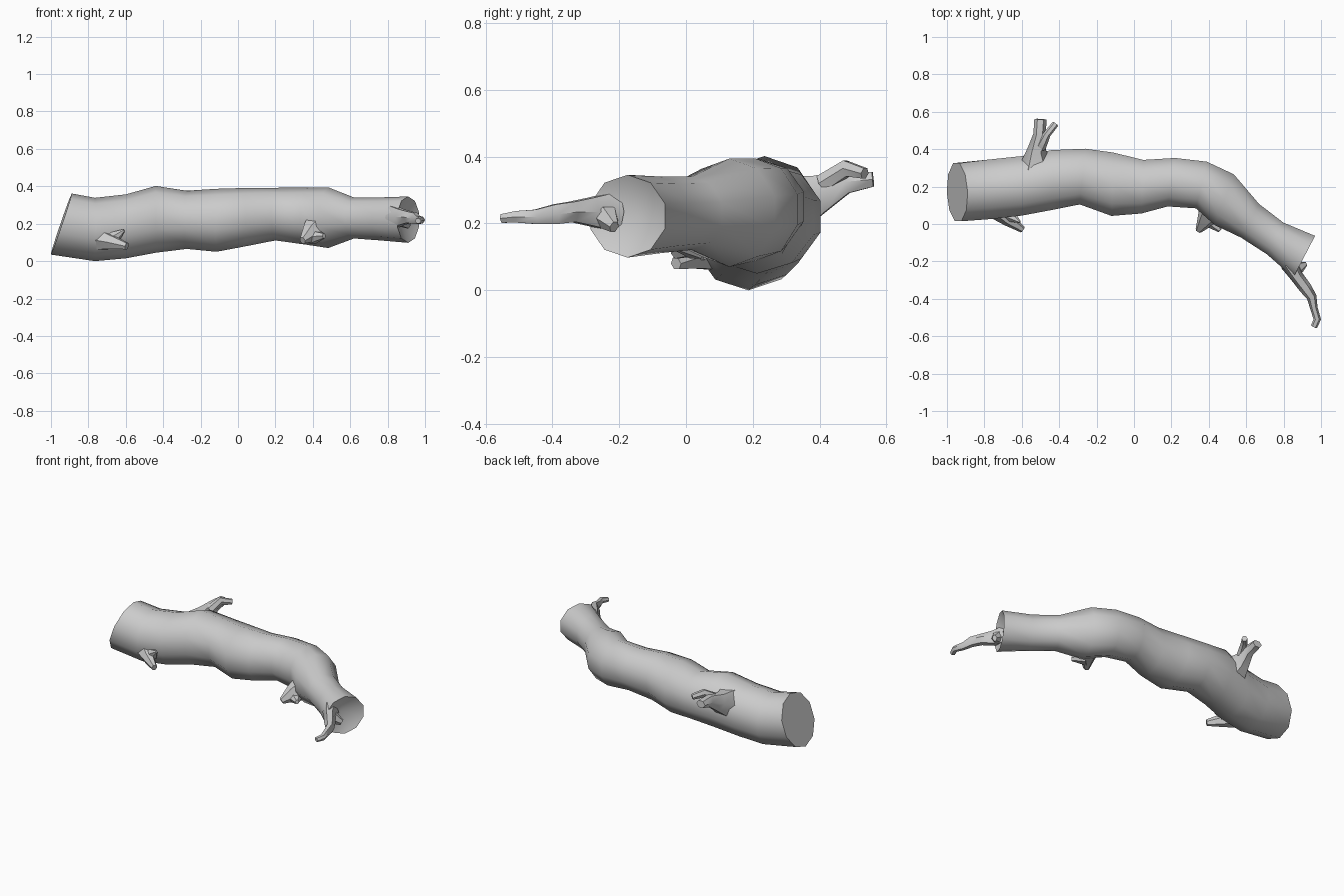
import bpy, bmesh, math
from mathutils import Vector

if "Cube" in bpy.data.objects:
    bpy.data.objects.remove(bpy.data.objects["Cube"])


def loft(name, rings, recess=(0, 0)):
    """Skin a list of point rings; each end is closed by a fan, optionally recessed."""
    bm = bmesh.new()
    vr = [[bm.verts.new(p) for p in r] for r in rings]
    n = len(rings[0])
    for a, b in zip(vr, vr[1:]):
        for i in range(n):
            j = (i + 1) % n
            bm.faces.new((a[i], a[j], b[j], b[i]))
    mids = [sum(r, Vector()) / n for r in rings]
    for ring, c, inner, depth in ((vr[0], mids[0], mids[1], recess[0]),
                                  (vr[-1], mids[-1], mids[-2], recess[1])):
        tip = bm.verts.new(c + (inner - c).normalized() * depth)
        for i in range(n):
            bm.faces.new((ring[i], ring[(i + 1) % n], tip))
    bmesh.ops.recalc_face_normals(bm, faces=bm.faces)
    me = bpy.data.meshes.new(name)
    bm.to_mesh(me)
    bm.free()
    ob = bpy.data.objects.new(name, me)
    bpy.context.collection.objects.link(ob)
    bpy.ops.object.select_all(action='DESELECT')
    ob.select_set(True)
    bpy.context.view_layer.objects.active = ob
    bpy.ops.object.shade_smooth_by_angle(angle=math.radians(50))
    return ob


def branch(name, pts, sides=6):
    """Tapered twig through (x, y, z, width radius, height radius) points."""
    ps = [Vector(p[:3]) for p in pts]
    rings = []
    for k, p in enumerate(pts):
        d = (ps[min(k + 1, len(ps) - 1)] - ps[max(k - 1, 0)]).normalized()
        side = d.cross(Vector((0, 0, 1))).normalized()
        up = side.cross(d)
        rings.append([ps[k] + side * p[3] * math.cos(t) + up * p[4] * math.sin(t)
                      for t in (math.tau * i / sides for i in range(sides))])
    return loft(name, rings)


# Trunk stations: back edge x, y / front edge x, y / top z, bottom z / slant of the cut
stations = [
    (-.95, .33, -.94, .01, .355, .035, .055),
    (-.77, .35, -.76, .022, .332, 0, 0),
    (-.60, .368, -.60, .04, .35, .015, 0),
    (-.44, .40, -.44, .07, .395, .045, 0),
    (-.26, .407, -.29, .10, .37, .065, 0),
    (-.11, .387, -.12, .038, .38, .05, 0),
    (.05, .347, .04, .052, .385, .08, 0),
    (.22, .357, .18, .09, .386, .11, 0),
    (.39, .337, .33, .08, .388, .088, 0),
    (.535, .27, .43, -.01, .388, .07, 0),
    (.67, .11, .57, -.075, .335, .12, 0),
    (.80, .01, .71, -.165, .335, .11, 0),
    (.97, -.06, .85, -.29, .34, .097, .0),
]
rings = []
N = 10
for bx, by, fx, fy, zt, zb, slant in stations:
    c = Vector(((bx + fx) / 2, (by + fy) / 2, (zt + zb) / 2))
    h = Vector(((bx - fx) / 2, (by - fy) / 2, 0))
    v = Vector((slant, 0, (zt - zb) / 2))
    # slight squareness keeps the trunk full
    rings.append([c + (h * math.cos(t) + v * math.sin(t)) * 1.02
                  for t in (math.tau * (i + .5) / N for i in range(N))])
trunk = loft("log_trunk", rings, recess=(0, .06))
zmin = min(v.co.z for v in trunk.data.vertices)
for v in trunk.data.vertices:
    v.co.z -= zmin

# Forked stub on the back
branch("back_branch", [(-.52, .32, .26, .09, .10), (-.52, .40, .29, .05, .065),
                       (-.505, .48, .325, .033, .04), (-.50, .56, .332, .033, .025)])
branch("back_branch_fork", [(-.50, .41, .32, .03, .03), (-.465, .48, .365, .02, .028),
                            (-.42, .535, .35, .018, .018)])

# Stub at the front of the thick end
branch("front_stub", [(-.75, .11, .12, .08, .07), (-.67, .02, .10, .035, .04),
                      (-.595, -.03, .08, .018, .02)])
branch("front_stub_spike", [(-.67, .05, .12, .04, .04), (-.61, .01, .165, .006, .008)])

# Stub on the inside of the bend
branch("bend_stub", [(.43, .09, .18, .09, .09), (.385, .025, .15, .05, .055),
                     (.345, -.035, .11, .018, .02)])
branch("bend_stub_spike", [(.40, .03, .13, .05, .04), (.46, -.035, .135, .012, .015)])

# Crooked twig at the thin end
branch("end_twig", [(.83, -.21, .235, .05, .07), (.87, -.28, .235, .035, .05),
                    (.915, -.34, .235, .034, .035), (.95, -.39, .228, .027, .034),
                    (.962, -.45, .22, .02, .025), (.98, -.51, .22, .02, .02),
                    (.962, -.55, .215, .018, .015)])
branch("end_twig_spur", [(.87, -.24, .22, .04, .04), (.915, -.215, .19, .015, .02)])
